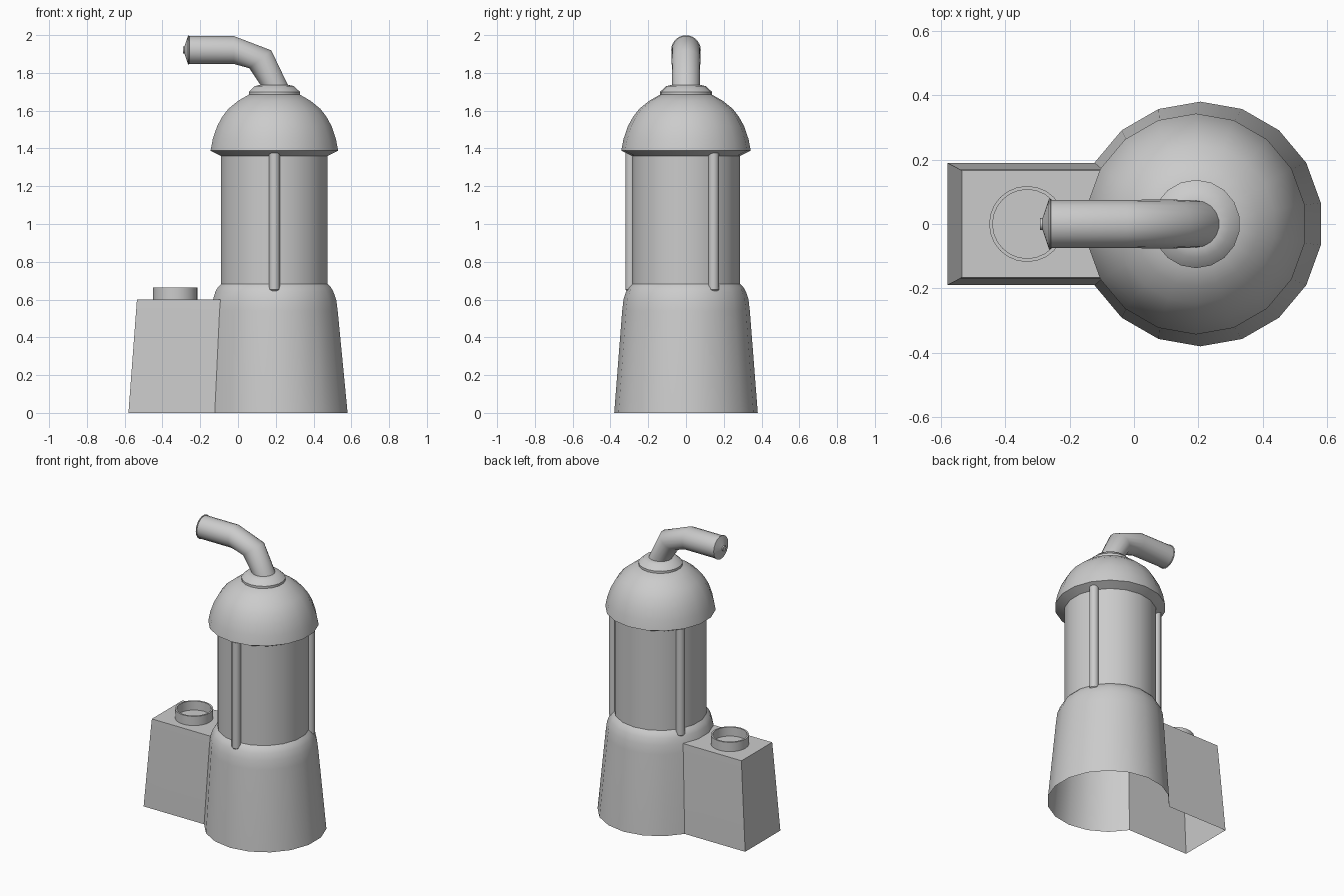
import bpy, bmesh
from math import sin, cos, pi, radians
from mathutils import Vector

if "Cube" in bpy.data.objects:
    bpy.data.objects.remove(bpy.data.objects["Cube"])

CX = 0.1925   # axis of the upper tower
N = 18


def finish(bm, name, angle=35):
    bmesh.ops.recalc_face_normals(bm, faces=bm.faces)
    me = bpy.data.meshes.new(name)
    bm.to_mesh(me)
    bm.free()
    ob = bpy.data.objects.new(name, me)
    bpy.context.collection.objects.link(ob)
    bpy.ops.object.select_all(action='DESELECT')
    ob.select_set(True)
    bpy.context.view_layer.objects.active = ob
    bpy.ops.object.shade_smooth_by_angle(angle=radians(angle))
    return ob


def ring(bm, centre, u, v, r, n):
    c, u, v = Vector(centre), Vector(u).normalized(), Vector(v)
    return [bm.verts.new(c + r * (u * cos(pi / 2 + 2 * pi * k / n) + v * sin(pi / 2 + 2 * pi * k / n)))
            for k in range(n)]


def loft(name, rings, n, cap_start=False, cap_end=False, angle=35):
    """Skin a list of (centre, u axis, radius) circles; v axis is always y."""
    bm = bmesh.new()
    loops = [ring(bm, c, u, (0, 1, 0), r, n) for c, u, r in rings]
    for a, b in zip(loops, loops[1:]):
        for k in range(n):
            bm.faces.new((a[k], a[(k + 1) % n], b[(k + 1) % n], b[k]))
    if cap_start:
        bm.faces.new(loops[0])
    if cap_end:
        bm.faces.new(loops[-1])
    return finish(bm, name, angle)


def turned(name, x, y, profile, n=N, **kw):
    return loft(name, [((x, y, z), (1, 0, 0), r) for r, z in profile], n, **kw)


# Hollow tapered base with the side box growing out of three of its facets
bm = bmesh.new()
profile = [(0.38, 0, 0.206), (0.338, 0.54, 0.195), (0.331, 0.60, 0.194),
           (0.317, 0.642, CX), (0.304, 0.665, CX), (0.287, 0.682, CX)]
loops = [ring(bm, (c, 0, z), (1, 0, 0), (0, 1, 0), r, N) for r, z, c in profile]
for j, (a, b) in enumerate(zip(loops, loops[1:])):
    for k in range(N):
        if not (j < 2 and k in (3, 4, 5)):
            bm.faces.new((a[k], a[(k + 1) % N], b[(k + 1) % N], b[k]))
far = []
for a, (r, z, c) in zip(loops[:3], profile):
    x = -0.58 + 0.045 * z / 0.6
    far.append([bm.verts.new((x, a[3].co.y, z)), bm.verts.new((x, a[6].co.y, z))])
for j in range(2):
    a, b, f, g = loops[j], loops[j + 1], far[j], far[j + 1]
    bm.faces.new((a[3], f[0], g[0], b[3]))
    bm.faces.new((f[0], f[1], g[1], g[0]))
    bm.faces.new((f[1], a[6], b[6], g[1]))
bm.faces.new(loops[2][3:7] + [far[2][1], far[2][0]])
finish(bm, "base_with_side_box", 40)

# Filler collar on the side box
turned("filler_collar", -0.332, 0,
       [(0.118, 0.598), (0.118, 0.663), (0.107, 0.663), (0.107, 0.602)], n=24)

# Tower body
turned("tower_body", CX, 0, [(0.287, 0.68), (0.287, 1.362)])

# Three support rods around the body
for i in range(3):
    a = radians(-90 + 120 * i)
    turned("support_rod", CX + 0.292 * cos(a), 0.292 * sin(a),
           [(0.018, 0.64), (0.029, 0.652), (0.029, 1.375)],
           n=12, cap_start=True, cap_end=True)

# Domed cap with undercut lip
turned("dome_cap", CX, 0,
       [(0.287, 1.36), (0.343, 1.388), (0.331, 1.45), (0.308, 1.517), (0.28, 1.568),
        (0.247, 1.61), (0.195, 1.652), (0.137, 1.685)], cap_end=True)

# Neck flange
turned("neck_flange", CX, 0,
       [(0.137, 1.682), (0.137, 1.70), (0.105, 1.73), (0.074, 1.737)], cap_end=True)

# Bent outlet pipe, mitred at each bend
X = (0, 0, 1)
loft("outlet_pipe",
     [((0.195, 0, 1.73), (1, 0, 0), 0.073), ((0.118, 0, 1.872), (0.117, 0, 0.095), 0.076),
      ((-0.022, 0, 1.921), X, 0.075), ((-0.262, 0, 1.921), X, 0.075)], 18, angle=50)

# Outlet end cap with a small nub
loft("outlet_cap",
     [((-0.258, 0, 1.921), X, 0.075), ((-0.259, 0, 1.921), X, 0.079),
      ((-0.264, 0, 1.921), X, 0.079), ((-0.284, 0, 1.921), X, 0.018),
      ((-0.292, 0, 1.921), X, 0.018)], 18, cap_end=True)
